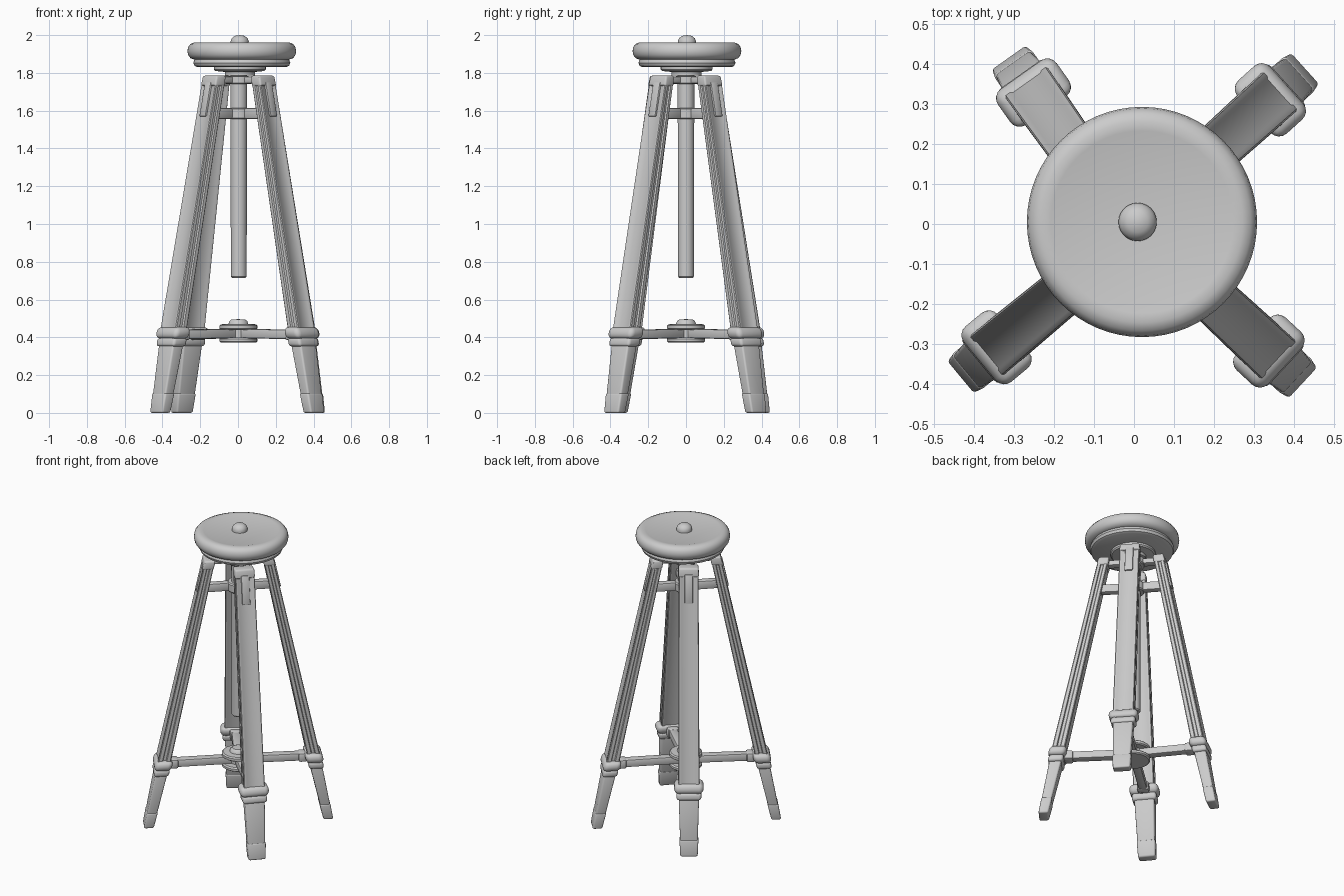
import bpy, bmesh, math
from mathutils import Vector

if "Cube" in bpy.data.objects:
    bpy.data.objects.remove(bpy.data.objects["Cube"])


def finish(name, bm, bevel=0.0, segs=3):
    bmesh.ops.recalc_face_normals(bm, faces=bm.faces)
    if bevel:
        bmesh.ops.bevel(bm, geom=bm.edges[:], offset=bevel, segments=segs,
                        profile=0.5, affect='EDGES', clamp_overlap=True)
    me = bpy.data.meshes.new(name)
    bm.to_mesh(me)
    bm.free()
    ob = bpy.data.objects.new(name, me)
    bpy.context.collection.objects.link(ob)
    bpy.ops.object.select_all(action='DESELECT')
    ob.select_set(True)
    bpy.context.view_layer.objects.active = ob
    bpy.ops.object.shade_smooth_by_angle(angle=math.radians(35))
    return ob


def lathe(name, pts, cx=0.0, cy=0.0, n=48):
    """Revolve (radius, z) points; end points at radius 0 become poles."""
    bm = bmesh.new()
    vs = [bm.verts.new((r, 0, z)) for r, z in pts]
    es = [bm.edges.new(p) for p in zip(vs, vs[1:])]
    bmesh.ops.spin(bm, geom=vs + es, cent=(0, 0, 0), axis=(0, 0, 1),
                   angle=math.tau, steps=n, use_merge=True)
    bmesh.ops.remove_doubles(bm, verts=bm.verts, dist=1e-5)
    bmesh.ops.translate(bm, verts=bm.verts, vec=(cx, cy, 0))
    return finish(name, bm)


def loft(name, profile, sections, u, v, bevel=0.0, segs=3):
    """Skin a profile through sections of (centre, half width, half depth)."""
    bm = bmesh.new()
    rings = [[bm.verts.new(c + u * (a * su) + v * (b * sv)) for a, b in profile]
             for c, su, sv in sections]
    n = len(profile)
    for r0, r1 in zip(rings, rings[1:]):
        for i in range(n):
            j = (i + 1) % n
            bm.faces.new((r0[i], r0[j], r1[j], r1[i]))
    bm.faces.new(rings[0])
    bm.faces.new(rings[-1])
    return finish(name, bm, bevel, segs)


RECT = [(-1, -1), (1, -1), (1, 1), (-1, 1)]
# Leg section: raised edge rails on the faces, a groove down each side
Q = [(.66, .9), (.74, 1), (.94, 1), (1, .86), (1, .34), (.86, .22)]
LEG = (Q + [(a, -b) for a, b in reversed(Q)] +
       [(-a, -b) for a, b in Q] + [(-a, b) for a, b in reversed(Q)])
UP = Vector((0, 0, 1))
TOP_Z = 1.785


def bar(name, p, q, half_w, half_h, bevel=0.008):
    d = (q - p).normalized()
    side = UP.cross(d).normalized()
    return loft(name, RECT, [(p, half_w, half_h), (q, half_w, half_h)],
                side, d.cross(side), bevel, 2)


# Seat: cushion, lower rim and mounting plate
sx, sy = 0.02, 0.005
lathe("seat", [(0, 1.87), (.25, 1.87), (.272, 1.878), (.284, 1.895), (.288, 1.915),
               (.284, 1.937), (.272, 1.953), (.252, 1.961), (.228, 1.96),
               (.21, 1.955), (0, 1.955)], sx, sy, 64)
lathe("seat_rim", [(0, 1.83), (.235, 1.83), (.25, 1.837), (.257, 1.853),
                   (.25, 1.872), (.235, 1.88), (0, 1.88)], sx, sy, 64)
lathe("seat_plate", [(0, 1.785), (.08, 1.785), (.08, 1.805), (.13, 1.81),
                     (.137, 1.818), (.137, 1.835), (0, 1.835)], 0.01, 0.003)
lathe("seat_knob", [(0, 1.95), (.047, 1.95), (.048, 1.968), (.042, 1.983),
                    (.026, 1.996), (0, 2.0)], 0.009, 0.005, 24)

# Central column with its guide collars
lathe("column", [(0, .715), (.036, .715), (.042, .722), (.043, 1.4),
                 (.045, 1.8), (0, 1.8)], 0.004, 0, 32)
lathe("guide_collar", [(.03, 1.555), (.062, 1.555), (.068, 1.562), (.068, 1.608),
                       (.062, 1.615), (.03, 1.615)], 0.004, 0, 32)
lathe("head_collar", [(.03, 1.74), (.065, 1.74), (.07, 1.747), (.07, 1.78),
                      (.03, 1.785)], 0.004, 0, 32)

# Lower spider hub
lathe("spider_hub", [(0, .372), (.092, .372), (.1, .378), (.1, .392), (.092, .4),
                     (.05, .4), (.05, .44), (.092, .44), (.1, .446), (.1, .462),
                     (.092, .469), (.052, .471), (.048, .485), (.036, .495),
                     (0, .496)], 0.002, 0, 40)

# Legs: foot and top centre positions
legs = {
    "front_right": ((.402, -.378), (.13, -.125)),
    "back_right": ((.407, .37), (.13, .12)),
    "front_left": ((-.412, -.365), (-.125, -.127)),
    "back_left": ((-.297, .393), (-.105, .122)),
}
for key, (foot, top) in legs.items():
    f, t = Vector((*foot, 0)), Vector((*top, TOP_Z))
    v = (f - t)
    v.z = 0
    v.normalize()
    u = UP.cross(v)

    def at(z):
        return f.lerp(t, z / TOP_Z)

    loft(key + "_leg", LEG, [(at(.37), .065, .04), (at(TOP_Z - .01), .06, .031)], u, v)
    loft(key + "_leg_cap", RECT, [(at(1.73), .063, .035), (at(TOP_Z), .06, .033)],
         u, v, .01)
    # Raised strap near the top of the outer face
    loft(key + "_strap", RECT, [(at(1.57) + v * .031, .025, .009),
                                (at(1.75) + v * .03, .025, .009)], u, v, .005, 2)
    # Collar pair above the foot
    loft(key + "_collar", RECT, [(at(.392), .09, .054), (at(.455), .09, .054)],
         u, v, .028, 4)
    loft(key + "_lower_collar", RECT, [(at(.352), .076, .046), (at(.398), .076, .046)],
         u, v, .016, 3)
    # Foot and its slightly proud shoe
    loft(key + "_foot", RECT, [(at(.03), .052, .029), (at(.37), .062, .037)], u, v, .01)
    loft(key + "_shoe", RECT, [(at(0), .053, .03), (at(.105), .058, .033)], u, v, .01)

    # Spokes to the column and to the spider hub
    c = Vector((.004, 0, 0))
    bar(key + "_guide_spoke", c + UP * 1.585 + v * .05, at(1.585), .022, .028)
    bar(key + "_head_spoke", c + UP * 1.762 + v * .04, at(1.762), .024, .018)
    end = at(.415)
    bar(key + "_stretcher", Vector((.002, 0, .42)) + v * .02, end, .026, .025)
    d = end - Vector((0, 0, .415))
    d.normalize()
    bar(key + "_stretcher_clamp", end - d * .095, end - d * .04, .036, .03, .012)
